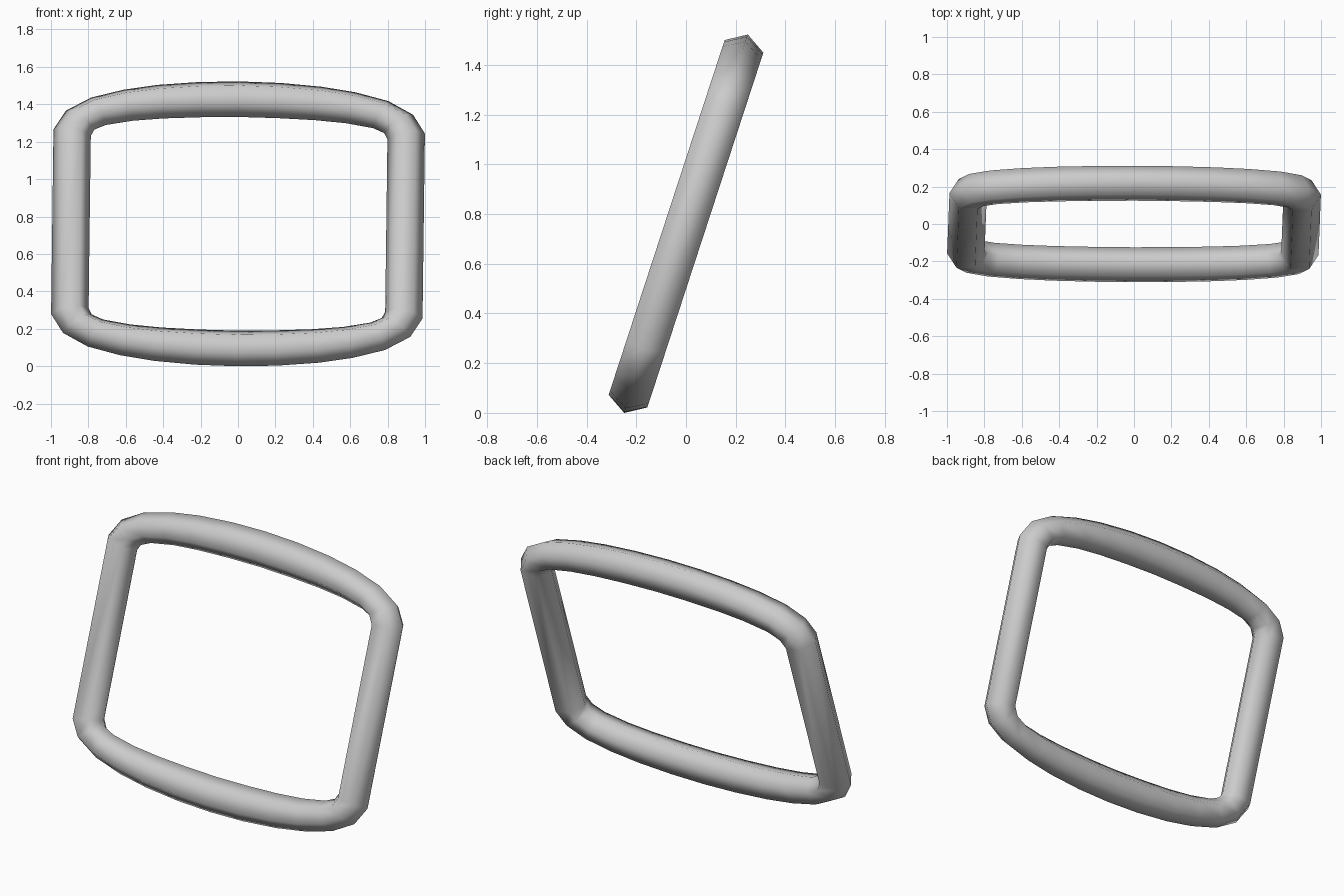
import bpy, bmesh, math
from mathutils import Matrix, Vector

if "Cube" in bpy.data.objects:
    bpy.data.objects.remove(bpy.data.objects["Cube"])

# One quarter of the ring in its own plane: (outer x, outer z, inner x, inner z)
quarter = [
    (0.993, 0.520, 0.793, 0.485),
    (0.928, 0.625, 0.775, 0.520),
    (0.795, 0.700, 0.715, 0.547),
    (0.620, 0.747, 0.570, 0.573),
    (0.440, 0.776, 0.405, 0.588),
    (0.220, 0.795, 0.205, 0.597),
    (0.000, 0.801, 0.000, 0.601),
]

# Mirror the quarter into a closed loop
top = quarter + [(-a, b, -c, d) for a, b, c, d in reversed(quarter[:-1])]
loop = top + [(a, -b, c, -d) for a, b, c, d in reversed(top)]

# Six-sided tube section, pointed outward and inward, bridged around the loop
bm = bmesh.new()
rings = []
for ox, oz, ix, iz in loop:
    outer, inner = Vector((ox, 0, oz)), Vector((ix, 0, iz))
    mid, half = (outer + inner) / 2, (outer - inner) / 2
    ring = []
    for k in range(6):
        a = k * math.pi / 3
        p = mid + half * math.cos(a)
        p.y = 0.0945 * math.sin(a)
        ring.append(bm.verts.new(p))
    rings.append(ring)
for i, r in enumerate(rings):
    s = rings[(i + 1) % len(rings)]
    for k in range(6):
        j = (k + 1) % 6
        bm.faces.new((r[k], r[j], s[j], s[k]))
bmesh.ops.recalc_face_normals(bm, faces=bm.faces)

# Slight roll in the plane, then lean the ring backwards and stand it on the floor
bm.transform(Matrix.Translation((0, 0, 0.761))
             @ Matrix.Rotation(math.radians(-18.1), 4, 'X')
             @ Matrix.Rotation(math.radians(0.7), 4, 'Y'))
mesh = bpy.data.meshes.new("ring_loop")
bm.to_mesh(mesh)
bm.free()
mesh.shade_smooth()
ring_loop = bpy.data.objects.new("ring_loop", mesh)
bpy.context.collection.objects.link(ring_loop)
